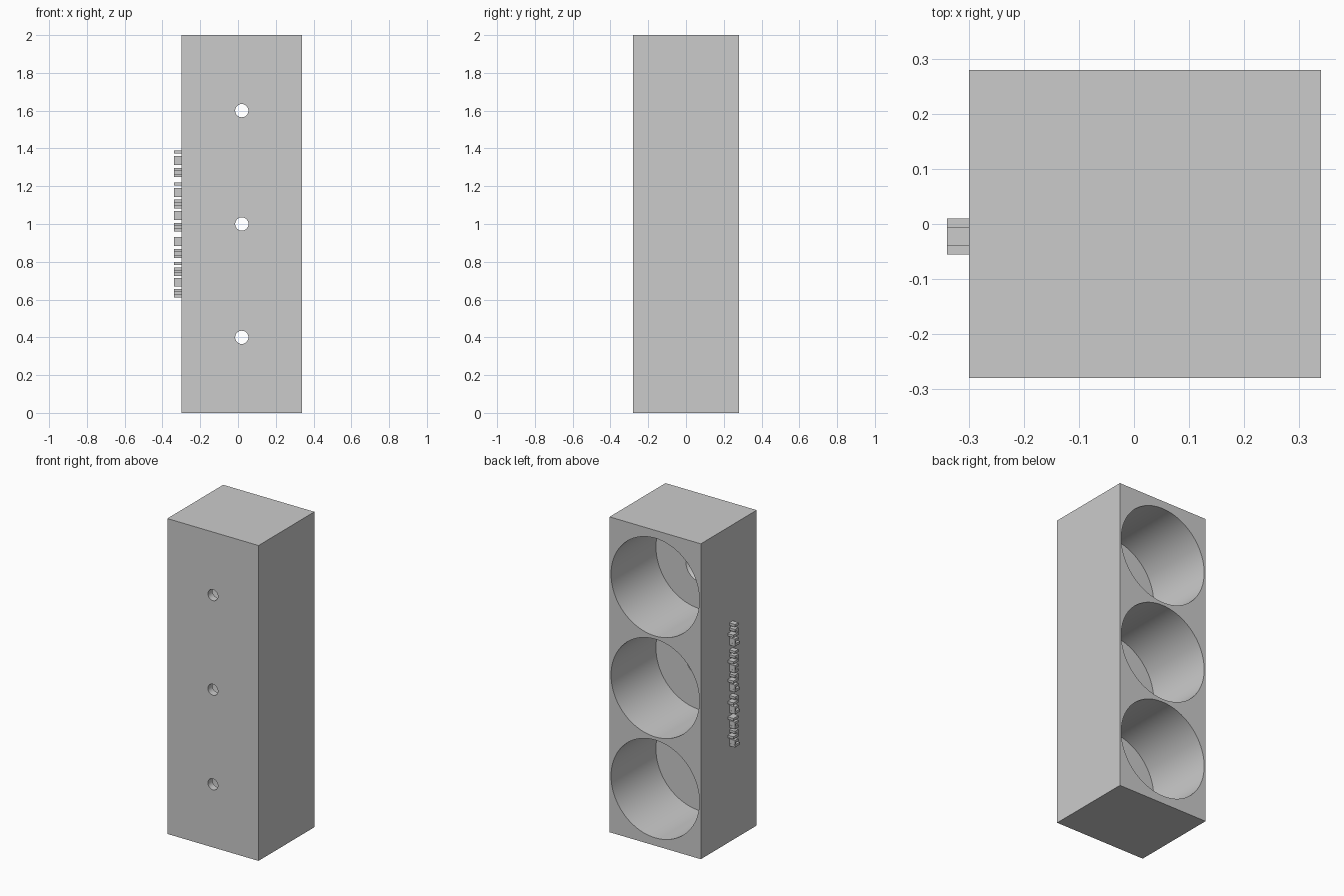
import bpy
import math

cube = bpy.data.objects.get("Cube")
if cube:
    bpy.data.objects.remove(cube, do_unlink=True)

# Single plain grey material
grey = bpy.data.materials.new("plain grey")
grey.use_nodes = True
colour = (0.6, 0.6, 0.6, 1)
grey.diffuse_color = colour
grey.node_tree.nodes["Principled BSDF"].inputs["Base Color"].default_value = colour

X_MIN, X_MAX, HALF_Y, HEIGHT = -0.30, 0.34, 0.28, 2.0
MID_X = (X_MIN + X_MAX) / 2
FLOOR_Y = -0.17          # bottom of the cups
CUP_R, SINK_R, BORE_R = 0.31, 0.10, 0.035


def box(name, lo, hi):
    bpy.ops.mesh.primitive_cube_add(size=1, location=[(a + b) / 2 for a, b in zip(lo, hi)])
    ob = bpy.context.object
    ob.name = name
    ob.scale = [b - a for a, b in zip(lo, hi)]
    bpy.ops.object.transform_apply(location=False, rotation=False, scale=True)
    ob.data.materials.append(grey)
    return ob


def cut(target, z, y_front, y_back, r_front, r_back, sides):
    """Subtract a round cutter lying along y from the target."""
    bpy.ops.mesh.primitive_cone_add(
        vertices=sides, radius1=r_back, radius2=r_front, depth=y_back - y_front,
        location=(MID_X, (y_front + y_back) / 2, z), rotation=(math.pi / 2, 0, 0))
    cutter = bpy.context.object
    cutter.name = "hole_cutter"
    cutter.hide_render = True
    cutter.data.materials.append(grey)
    mod = target.modifiers.new("hole", "BOOLEAN")
    mod.operation = "DIFFERENCE"
    mod.solver = "EXACT"
    mod.object = cutter
    bpy.context.view_layer.objects.active = target
    bpy.ops.object.modifier_apply(modifier=mod.name)
    bpy.data.objects.remove(cutter, do_unlink=True)


# Body with three deep cups at the back and countersunk screw holes
body = box("holder_body", (X_MIN, -HALF_Y, 0), (X_MAX, HALF_Y, HEIGHT))
for i in (-1, 0, 1):
    cut(body, 1 + 0.64 * i, FLOOR_Y, HALF_Y + 0.1, CUP_R, CUP_R, 96)
    screw_z = 1 + 0.6 * i
    cut(body, screw_z, FLOOR_Y - 0.065, FLOOR_Y, BORE_R, SINK_R, 48)
    cut(body, screw_z, -HALF_Y - 0.1, FLOOR_Y - 0.05, BORE_R, BORE_R, 48)

bpy.ops.object.select_all(action="DESELECT")
body.select_set(True)
bpy.context.view_layer.objects.active = body
bpy.ops.object.shade_smooth_by_angle(angle=math.radians(30))

# Four groups of small raised ribs down the right side
groups = [(0.61, 0.80), (0.82, 0.93), (0.96, 1.22), (1.25, 1.39)]
RIB = 0.016
for g, (z0, z1) in enumerate(groups):
    count = round((z1 - z0) / 0.028)
    step = (z1 - z0 - RIB) / (count - 1)
    for k in range(count):
        z = z0 + k * step
        low = -0.055 if k == 0 else -0.04
        high = 0.01 if k % 4 == 2 else -0.005
        box(f"side_rib_{g}_{k}", (-0.34, low, z), (X_MIN + 0.005, high, z + RIB))
    # Alternating ties between neighbouring ribs
    for k in range(0, count - 1, 2):
        z = z0 + k * step
        y = -0.04 if k % 4 else -0.017
        box(f"side_tie_{g}_{k}", (-0.339, y, z + RIB / 2),
            (X_MIN + 0.005, y + 0.011, z + step + RIB / 2))
